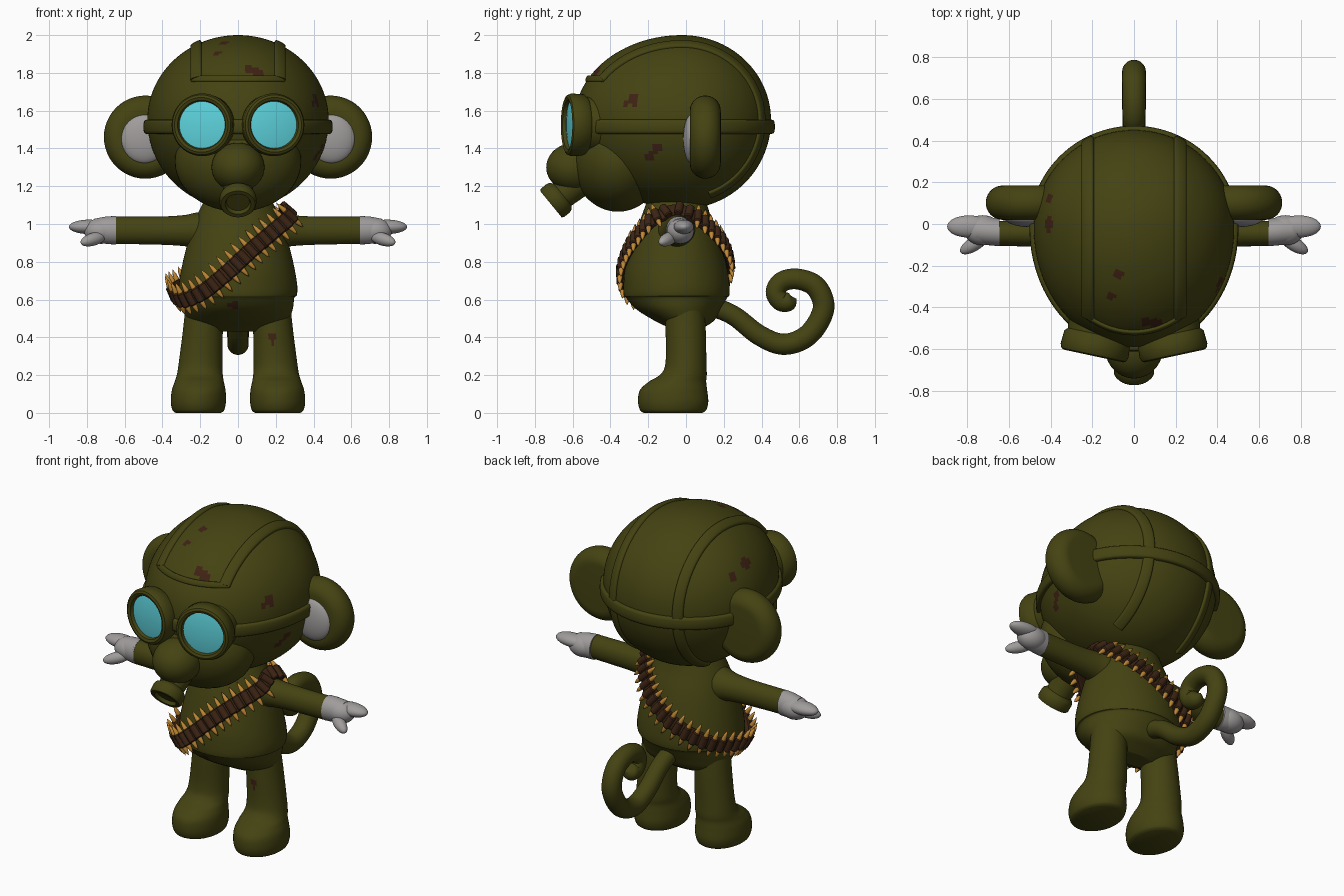
import bpy, bmesh, math
from mathutils import Vector as V, Matrix

if "Cube" in bpy.data.objects:
    bpy.data.objects.remove(bpy.data.objects["Cube"])


def material(name, rgb):
    m = bpy.data.materials.new(name)
    m.use_nodes = True
    m.diffuse_color = (*rgb, 1)
    m.node_tree.nodes["Principled BSDF"].inputs["Base Color"].default_value = (*rgb, 1)
    return m


OLIVE = material("olive", (0.058, 0.056, 0.006))
GREY = material("pale_grey", (0.35, 0.33, 0.33))
LENS = material("lens_cyan", (0.11, 0.65, 0.72))
BROWN = material("leather_brown", (0.045, 0.018, 0.007))
GOLD = material("brass", (0.52, 0.24, 0.035))
STAIN = material("stain_brown", (0.05, 0.016, 0.007))

# Stains on the olive cloth: position and radius
STAINS = [(.06, -.47, 1.815, .03), (.1, -.47, 1.8, .03), (.4, -.2, 1.66, .035),
          (.4, -.27, 1.655, .035), (.42, -.32, 1.65, .03), (.45, -.16, 1.4, .032),
          (.43, -.19, 1.35, .032), (-.075, -.24, 1.96, .024), (-.11, -.35, 1.91, .02),
          (-.41, .0, 1.78, .035), (-.4, .12, 1.75, .03), (-.015, -.28, .575, .03),
          (.18, -.1, .395, .025)]


# ---- helpers: every part is a skin over a list of rings ----
def build(name, parts, mat, angle=40):
    bm = bmesh.new()
    for rings, closed in parts:
        rows = [[bm.verts.new(p) for p in ring] for ring in rings]
        n = len(rows[0])
        pairs = list(zip(rows, rows[1:])) + ([(rows[-1], rows[0])] if closed else [])
        for a, b in pairs:
            for i in range(n):
                j = (i + 1) % n
                bm.faces.new((a[i], a[j], b[j], b[i]))
        if not closed:
            for row in (rows[0], rows[-1]):
                if (row[0].co - row[n // 2].co).length > 1e-4:
                    bm.faces.new(row)
    bmesh.ops.remove_doubles(bm, verts=bm.verts, dist=1e-5)
    bmesh.ops.recalc_face_normals(bm, faces=bm.faces)
    if mat == OLIVE:
        for f in bm.faces:
            c = f.calc_center_median()
            if any((c - V(s[:3])).length < s[3] for s in STAINS):
                f.material_index = 1
    me = bpy.data.meshes.new(name)
    bm.to_mesh(me)
    bm.free()
    me.materials.append(mat)
    if mat == OLIVE:
        me.materials.append(STAIN)
    me.polygons.foreach_set("use_smooth", [True] * len(me.polygons))
    me.set_sharp_from_angle(angle=math.radians(angle))
    ob = bpy.data.objects.new(name, me)
    bpy.context.scene.collection.objects.link(ob)
    return ob


def spline(pts, steps, closed=False):
    pts = [V(p) for p in pts]
    n, out = len(pts), []
    pick = (lambda i: pts[i % n]) if closed else (lambda i: pts[max(0, min(n - 1, i))])
    for i in range(n if closed else n - 1):
        a, b, c, d = (pick(i + k) for k in (-1, 0, 1, 2))
        for s in range(steps):
            t = s / steps
            out.append(b + (c - a) * (t / 2) + (a * 2 - b * 5 + c * 4 - d) * (t * t / 2)
                       + (b * 3 - a - c * 3 + d) * (t ** 3 / 2))
    return out if closed else out + [pts[-1]]


def circle(n):
    return [(math.cos(2 * math.pi * i / n), math.sin(2 * math.pi * i / n)) for i in range(n)]


def lathe(profile, centre, axis, segs=48, scale=(1, 1, 1)):
    m = (Matrix.Translation(V(centre)) @ V(axis).to_track_quat('Z', 'Y').to_matrix().to_4x4()
         @ Matrix.Diagonal((*scale, 1)))
    return [[m @ V((r * c, r * s, h)) for c, s in circle(segs)] for h, r in profile], False


def ellipsoid(centre, radii, axis=(0, 0, 1), n=24):
    prof = [(-math.cos(math.pi * i / n), math.sin(math.pi * i / n)) for i in range(n + 1)]
    return lathe(prof, centre, axis, n * 2, radii)


def loft(sections, axis="z", side=1, steps=6, segs=48):
    # sections: position along the axis, two centre values, two radii
    rings = []
    for h, cu, cv, ru, rv in (tuple(s) for s in spline(sections, steps)):
        uv = [(cu + ru * c, cv + rv * s) for c, s in circle(segs)]
        rings.append([V((side * u, v, h)) if axis == "z" else V((side * h, u, v)) for u, v in uv])
    return rings, False


def frames(pts, centre, closed):
    n, out = len(pts), []
    for i, p in enumerate(pts):
        a, b = (pts[i - 1], pts[(i + 1) % n]) if closed else (pts[max(i - 1, 0)], pts[min(i + 1, n - 1)])
        t = (b - a).normalized()
        o = p - V(centre)
        o = (o - t * o.dot(t)).normalized()
        out.append((p, o, t.cross(o)))
    return out


def ribbon(pts, centre, width, thick, closed=False):
    soft = lambda v: math.copysign(abs(v) ** 0.6, v)
    return [[p + b * width * soft(c) + o * thick * soft(s) for c, s in circle(16)]
            for p, o, b in frames(pts, centre, closed)], closed


# ---- head ----
HEAD = V((0, -.02, 1.55))


def head_point(x, y, z):
    return HEAD + V((.48 * x, (.57 if y < 0 else .47) * y, (.45 if z > 0 else .47) * z))


def arc(a, b, n):
    return [math.radians(a + (b - a) * i / n) for i in range(n + 1)]


build("head", [([[head_point(math.cos(v) * c, math.cos(v) * s, math.sin(v)) for c, s in circle(128)]
                 for v in arc(-90, 90, 80)], False)], OLIVE)
belt_line = [head_point(c * .997, s * .997, -.075) for c, s in circle(96)]
build("head_band", [ribbon(belt_line, HEAD - V((0, 0, .035)), .038, .022, True)], OLIVE)
X = .46
K = math.sqrt(1 - X * X)
over = [[head_point(sx * X, -K * math.cos(a), K * math.sin(a)) for a in arc(33, 250, 60)] for sx in (-1, 1)]
brow = [head_point(x, -math.sqrt(1 - x * x - .235), .485) for x in (i / 20 * .5 for i in range(-20, 21))]
build("head_straps", [ribbon(p, HEAD, .032, .016) for p in over] + [ribbon(brow, HEAD, .018, .012)], OLIVE)

# ---- gas mask ----
build("mask", [ellipsoid((0, -.36, 1.33), (.335, .24, .265))], OLIVE)
build("mask_snout", [ellipsoid((0, -.59, 1.3), (.14, .15, .13))], OLIVE)
build("mask_filter", [lathe([(-.2, .085), (-.08, .075), (-.065, .092), (-.05, .097), (-.01, .097), (0, .09),
                             (0, .068), (-.02, .06), (-.02, .0)], (0, -.715, 1.105), (0, -.77, -.63))], OLIVE)
for side, label in ((1, "left"), (-1, "right")):
    eye, look = V((side * .187, -.597, 1.525)), V((side * .21, -.98, 0))
    build(label + "_goggle", [lathe([(-.32, .15), (-.2, .165), (-.07, .148), (-.055, .162), (.01, .166),
                                     (.03, .158), (.036, .145), (.03, .13), (.005, .122), (.005, 0)],
                                    eye, look)], OLIVE)
    build(label + "_lens", [lathe([(0, .125), (.012, .124), (.02, .08), (.023, .0)], eye, look)], LENS)

    # ---- ears ----
    rim = [(.082 * math.sin(a), .14 + .08 * math.cos(a)) for a in arc(-90, 90, 20)]
    build(label + "_ear", [lathe(rim, (side * .49, .102, 1.46), (0, 1, 0))], OLIVE)
    build(label + "_inner_ear", [ellipsoid((side * .495, .03, 1.45), (.125, .045, .13))], GREY)

    # ---- arms and gloves ----
    build(label + "_arm", [loft([(.06, -.05, .965, .1, .1), (.2, -.05, .965, .1, .098),
                                 (.28, -.047, .965, .08, .083), (.4, -.045, .965, .066, .075),
                                 (.655, -.045, .967, .06, .072)], "x", side)], OLIVE)
    build(label + "_glove", [
        loft([(.645, -.04, .967, .066, .075), (.7, -.035, .967, .066, .072), (.76, -.03, .968, .06, .06)], "x", side),
        ellipsoid((side * .725, -.03, .963), (.09, .072, .068)),
        ellipsoid((side * .79, -.012, .985), (.105, .053, .038)),
        ellipsoid((side * .765, -.095, .92), (.034, .034, .08), (side * .8, -.5, -.25))], GREY)

    # ---- legs ----
    build(label + "_leg", [loft([(0, .21, -.068, .12, .155), (.015, .21, -.068, .137, .175),
                                 (.06, .21, -.068, .146, .186), (.12, .208, -.066, .142, .178),
                                 (.165, .205, -.045, .13, .152), (.205, .202, -.012, .121, .122),
                                 (.27, .198, 0, .115, .108), (.45, .185, -.002, .105, .106),
                                 (.6, .175, -.01, .1, .1)], "z", side)], OLIVE)

# ---- torso with waist crease ----
build("torso", [loft([(.43, 0, 0, .15, .06), (.455, 0, 0, .22, .1), (.49, 0, -.01, .265, .16),
                      (.55, 0, -.04, .29, .225), (.61, 0, -.05, .298, .268), (.622, 0, -.05, .311, .279),
                      (.67, 0, -.05, .314, .281), (.75, 0, -.052, .302, .273), (.85, 0, -.052, .28, .248),
                      (.95, 0, -.052, .252, .218), (1.05, 0, -.052, .215, .18),
                      (1.14, 0, -.05, .17, .15)], segs=64)], OLIVE, 30)

# ---- curled tail ----
path = spline([(.06, .58, .052), (.16, .555, .052), (.26, .51, .052), (.39, .41, .054), (.52, .363, .056),
               (.65, .415, .057), (.728, .55, .057), (.69, .665, .057), (.595, .708, .055), (.51, .695, .054),
               (.475, .64, .053), (.505, .59, .052), (.555, .59, .045), (.585, .605, 0)], 8)
rings = []
for i, p in enumerate(path):
    d = path[min(i + 1, len(path) - 1)] - path[max(i - 1, 0)]
    out = V((0, -d.y, d.x)).normalized()
    rings.append([V((0, p.x, p.y)) + (V((1, 0, 0)) * c + out * s) * max(p.z, 0) for c, s in circle(28)])
build("tail", [(rings, False)], OLIVE)

# ---- cartridge belt ----
CHEST = V((0, -.05, .78))
loop = spline([(.25, -.06, 1.07), (.265, -.16, 1.03), (.17, -.24, .945), (.07, -.3, .86), (-.06, -.335, .74),
               (-.18, -.295, .645), (-.285, -.185, .605), (-.335, -.04, .64), (-.285, .11, .675),
               (-.19, .185, .72), (-.04, .222, .8), (.1, .187, .9), (.2, .105, .99), (.25, .02, 1.05)], 30, True)
build("belt", [ribbon(loop, CHEST, .043, .016, True)], BROWN)
loops, bullets, travelled = [], [], 0
fr = frames(loop, CHEST, True)
for i, (p, o, b) in enumerate(fr):
    travelled += (p - fr[i - 1][0]).length
    if travelled < .05:
        continue
    travelled = 0
    up = b if b.z > 0 else -b
    spot = p + o * .014
    loops.append(lathe([(-.042, .016), (-.036, .022), (.036, .022), (.042, .016)], spot, up, 12))
    if p.z < 1.045:
        bullets.append(lathe([(-.095, 0), (-.075, .009), (-.05, .014), (.05, .014), (.075, .01), (.105, 0)],
                             spot, up, 10))
build("belt_loops", loops, BROWN)
build("cartridges", bullets, GOLD)
